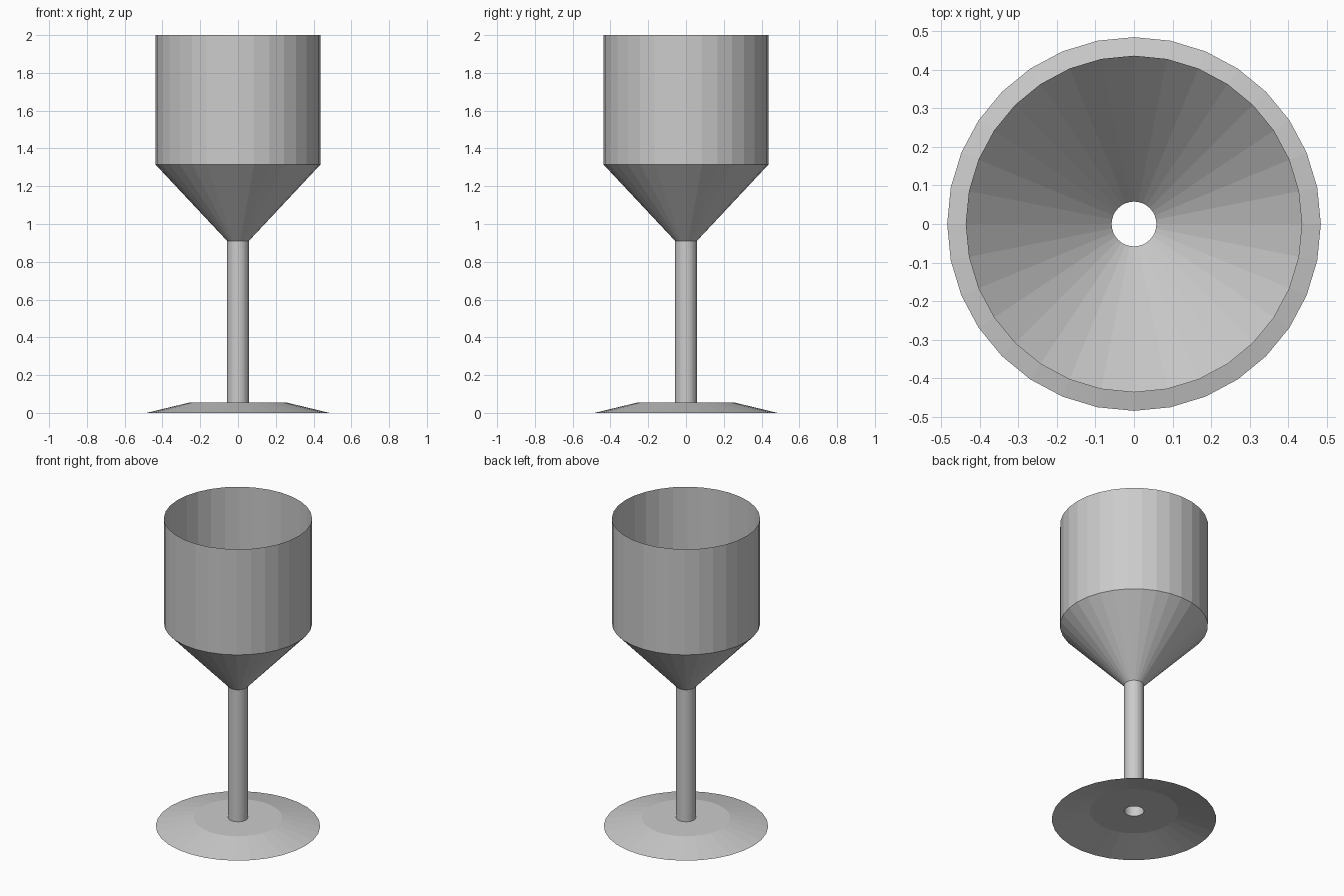
import bpy, bmesh
from math import cos, sin, tau

if "Cube" in bpy.data.objects:
    bpy.data.objects.remove(bpy.data.objects["Cube"])

SIDES = 32


def lathe(name, profile):
    """Spin a (radius, z) profile around z into an open, flat-faced shell."""
    bm = bmesh.new()
    rings = [[bm.verts.new((r * cos(tau * i / SIDES), r * sin(tau * i / SIDES), z))
              for i in range(SIDES)] for r, z in profile]
    for low, high in zip(rings, rings[1:]):
        for i in range(SIDES):
            j = (i + 1) % SIDES
            bm.faces.new((low[i], low[j], high[j], high[i]))
    mesh = bpy.data.meshes.new(name)
    bm.to_mesh(mesh)
    bm.free()
    obj = bpy.data.objects.new(name, mesh)
    bpy.context.collection.objects.link(obj)
    return obj


STEM_R, BOWL_R = 0.058, 0.436
FOOT_TOP, BOWL_BOTTOM = 0.054, 0.911

# Foot: sloped rim and flat centre, open underneath
lathe("foot", [(0.484, 0), (0.26, FOOT_TOP), (STEM_R, FOOT_TOP)])

# Stem: hollow tube
lathe("stem", [(STEM_R, FOOT_TOP), (STEM_R, BOWL_BOTTOM)])

# Bowl: cone opening into a straight wall, open at the top
lathe("bowl", [(STEM_R, BOWL_BOTTOM), (BOWL_R, 1.314), (BOWL_R, 2.0)])
